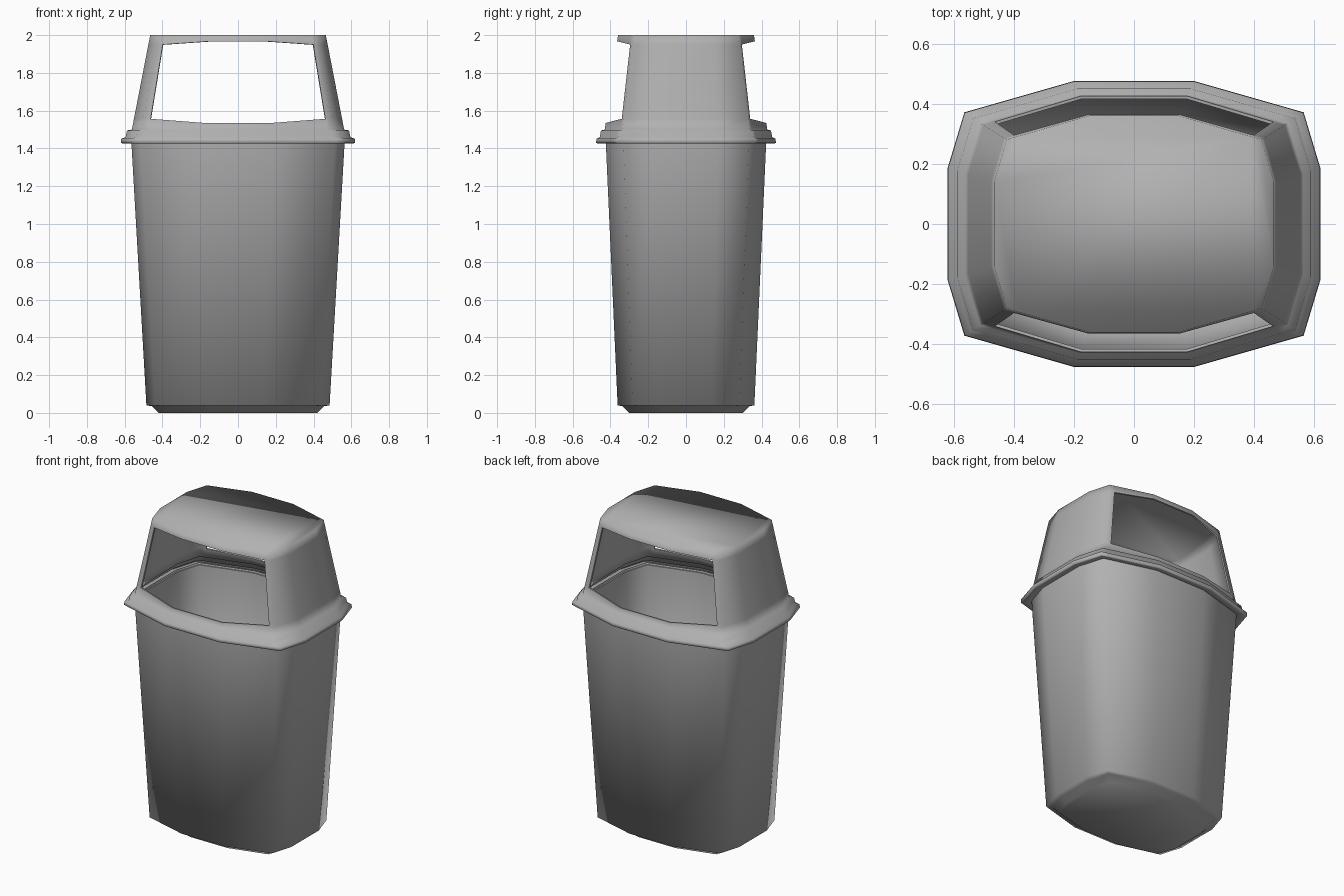
import bpy

if "Cube" in bpy.data.objects:
    bpy.data.objects.remove(bpy.data.objects["Cube"])

# One quadrant of the 12-sided plan, as fractions of half width / half depth
CORNER = [(1.0, 0.39), (0.91, 0.78), (0.32, 1.0)]
# Same outline with an extra point on the slanted face for the opening jamb
JAMBED = [(1.0, 0.39), (0.91, 0.78), (0.84, 0.806), (0.32, 1.0)]

# Mid-grey plastic
plastic = bpy.data.materials.new("grey_plastic")
plastic.diffuse_color = (0.44, 0.44, 0.44, 1.0)
plastic.use_nodes = True
plastic.node_tree.nodes["Principled BSDF"].inputs["Base Color"].default_value = plastic.diffuse_color


def outline(quad):
    """Mirror a quadrant into a full counter-clockwise loop."""
    half = quad + [(-x, y) for x, y in reversed(quad)]
    return half + [(-x, -y) for x, y in half]


def ring(plan, hx, hy, z):
    return [(x * hx, y * hy, z) for x, y in plan]


def loft(name, rings, cap_bottom, cap_top, thickness, skip=None):
    """Skin the rings with quads; skip(band, side) leaves a hole."""
    n = len(rings[0])
    verts = [v for r in rings for v in r]
    faces = []
    for b in range(len(rings) - 1):
        for i in range(n):
            if skip and skip(b, i):
                continue
            j = (i + 1) % n
            faces.append((b * n + i, b * n + j, (b + 1) * n + j, (b + 1) * n + i))
    if cap_bottom:
        faces.append(tuple(reversed(range(n))))
    if cap_top:
        faces.append(tuple(range((len(rings) - 1) * n, len(rings) * n)))
    mesh = bpy.data.meshes.new(name)
    mesh.from_pydata(verts, [], faces)
    mesh.materials.append(plastic)
    obj = bpy.data.objects.new(name, mesh)
    bpy.context.collection.objects.link(obj)
    solid = obj.modifiers.new("wall", "SOLIDIFY")
    solid.thickness = thickness
    solid.offset = -1
    bpy.ops.object.select_all(action="DESELECT")
    obj.select_set(True)
    bpy.context.view_layer.objects.active = obj
    bpy.ops.object.modifier_apply(modifier="wall")
    # Soft everywhere except the cut rims of the wall
    bpy.ops.object.shade_smooth_by_angle(angle=1.45)
    return obj


# Tapered bin body with a chamfered foot, open at the top
plan = outline(CORNER)
body_profile = [(0.42, 0.30, 0.0), (0.455, 0.335, 0.035),
                (0.485, 0.362, 0.04), (0.565, 0.425, 1.44)]
loft("bin_body", [ring(plan, *p) for p in body_profile], True, False, 0.01)

# Lid: stepped flange below a tapering hood
hood_plan = outline(JAMBED)
flange_profile = [(0.565, 0.425, 1.44), (0.61, 0.468, 1.425), (0.62, 0.476, 1.43),
                  (0.618, 0.474, 1.452), (0.595, 0.457, 1.46),
                  (0.588, 0.45, 1.495), (0.562, 0.43, 1.5)]
lid_rings = [ring(hood_plan, *p) for p in flange_profile]


def hood_ring(z_side, z_mid):
    """Ring on the hood wall; its height changes along front and back."""
    pts = []
    for x, y in hood_plan:
        z = z_mid if abs(y) == 1.0 else z_side
        t = (z - 1.5) / 0.5
        pts.append((x * (0.562 - 0.097 * t), y * (0.43 - 0.07 * t), z))
    return pts


lid_rings += [hood_ring(1.557, 1.535), hood_ring(1.95, 1.967), hood_ring(2.0, 2.0)]
opening_band = len(flange_profile)


# Front and back openings span the middle face and part of both slanted faces
def is_opening(band, side):
    return band == opening_band and side % 8 in (2, 3, 4)


loft("hood_lid", lid_rings, False, True, 0.01, is_opening)
